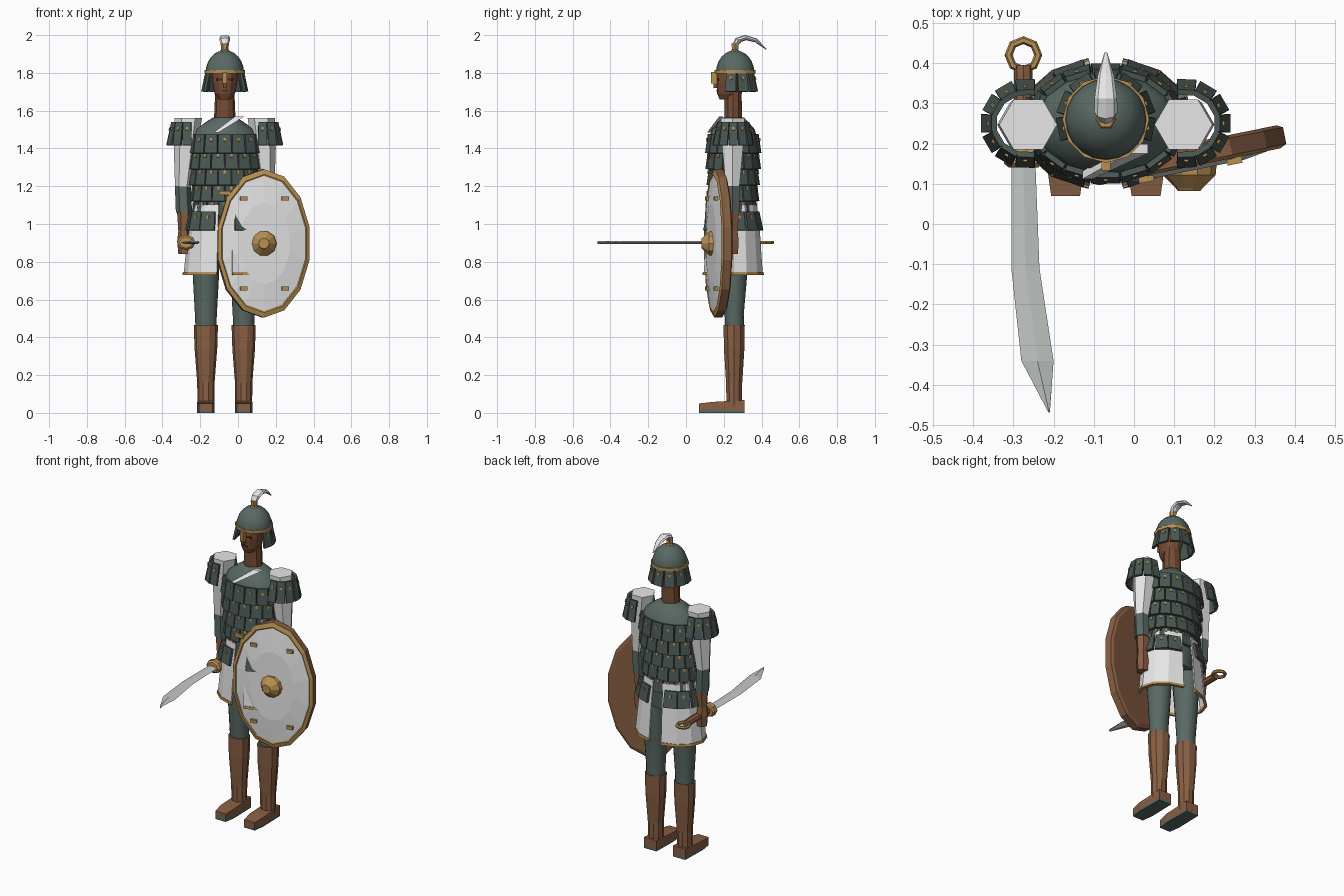
import bpy, bmesh
from math import pi, sin, cos, atan2, hypot, radians
from mathutils import Matrix, Vector

if "Cube" in bpy.data.objects:
    bpy.data.objects.remove(bpy.data.objects["Cube"])

CX, CY = -0.07, 0.25  # body axis


def material(name, *rgb):
    m = bpy.data.materials.new(name)
    m.use_nodes = True
    m.diffuse_color = (*rgb, 1)
    m.node_tree.nodes["Principled BSDF"].inputs["Base Color"].default_value = (*rgb, 1)
    return m


CLOTH = material("dark green cloth", 0.10, 0.14, 0.125)
IRON = material("dark iron", 0.07, 0.098, 0.088)
BRASS = material("brass", 0.48, 0.28, 0.085)
WHITE = material("white linen", 0.8, 0.8, 0.8)
LEATHER = material("brown leather", 0.25, 0.115, 0.057)
SKIN = material("brown skin", 0.18, 0.073, 0.037)
STEEL = material("bright steel", 0.55, 0.58, 0.56)
RED = material("dark red", 0.07, 0.015, 0.012)


def finish(name, bm, *mats, smooth=False):
    bmesh.ops.recalc_face_normals(bm, faces=bm.faces)
    mesh = bpy.data.meshes.new(name)
    bm.to_mesh(mesh)
    bm.free()
    for m in mats:
        mesh.materials.append(m)
    ob = bpy.data.objects.new(name, mesh)
    bpy.context.collection.objects.link(ob)
    if smooth:
        bpy.ops.object.select_all(action='DESELECT')
        ob.select_set(True)
        bpy.context.view_layer.objects.active = ob
        bpy.ops.object.shade_smooth_by_angle(angle=radians(40))
    return ob


def loft(name, mat, rings, n=8, phase=0.0, smooth=False):
    """Skin rings of (x, y, z, rx, ry, optional tilt about x in degrees)."""
    bm = bmesh.new()
    loops = []
    for x, y, z, rx, ry, *tilt in rings:
        rot = Matrix.Rotation(radians(tilt[0] if tilt else 0), 3, 'X')
        angles = [phase + 2 * pi * i / n for i in range(n)]
        loops.append([bm.verts.new(Vector((x, y, z)) + rot @ Vector((rx * cos(a), ry * sin(a), 0)))
                      for a in angles])
    for a, b in zip(loops, loops[1:]):
        for i in range(n):
            j = (i + 1) % n
            bm.faces.new((a[i], a[j], b[j], b[i]))
    bm.faces.new(loops[0])
    bm.faces.new(loops[-1])
    return finish(name, bm, mat, smooth=smooth)


def add_box(bm, matrix, size, index=0, flare=1.0):
    verts = bmesh.ops.create_cube(bm, size=1)["verts"]
    for v in verts:
        if v.co.z < 0:
            v.co.x *= flare
        v.co = matrix @ Vector(a * b for a, b in zip(v.co, size))
    for f in {f for v in verts for f in v.link_faces}:
        f.material_index = index


def box(name, mat, at, size):
    bm = bmesh.new()
    add_box(bm, Matrix.Translation(at), size)
    return finish(name, bm, mat)


def plate_ring(name, centre, rx, ry, top, height, angles, step, tilt=8, stud=True):
    """Hanging plates around an ellipse; angle 0 faces the front."""
    bm = bmesh.new()
    for a in map(radians, angles):
        at = (centre[0] + rx * sin(a), centre[1] - ry * cos(a), top - height / 2)
        width = 0.9 * radians(step) * hypot(rx * cos(a), ry * sin(a))
        turn = Matrix.Rotation(atan2(sin(a) * ry, cos(a) * rx), 4, 'Z')
        m = Matrix.Translation(at) @ turn @ Matrix.Rotation(radians(-tilt), 4, 'X')
        add_box(bm, m, (width, 0.014, height), flare=1.12)
        if stud:
            add_box(bm, m @ Matrix.Translation((0, -0.008, height * 0.2)), (0.011, 0.008, 0.016), 1)
    return finish(name, bm, IRON, BRASS)


# Torso and lamellar armour
loft("torso", CLOTH, [(CX, CY, z, rx, ry) for z, rx, ry in (
    (0.92, 0.13, 0.10), (1.1, 0.15, 0.115), (1.3, 0.165, 0.125), (1.44, 0.182, 0.13),
    (1.5, 0.155, 0.115), (1.54, 0.10, 0.08), (1.565, 0.06, 0.056))], n=20, smooth=True)
for row, rx in enumerate((0.185, 0.18, 0.175, 0.168, 0.162)):
    shift = 11.25 * (row % 2)
    plate_ring(f"armour_row_{row + 1}", (CX, CY), rx, rx * 0.73, 1.475 - 0.085 * row, 0.1,
               [22.5 * i + shift for i in range(16)], 22.5)
plate_ring("hip_plates", (CX, CY), 0.195, 0.145, 1.065, 0.1,
           [s * a for s in (1, -1) for a in (27, 51, 78, 102, 129, 153)], 25, tilt=12)
box("belt_buckle", BRASS, (CX, 0.115, 1.165), (0.06, 0.015, 0.022))
loft("collar_lapel", WHITE, [(-0.115, 0.122, 1.485, 0.018, 0.014),
                             (0.01, 0.187, 1.57, 0.035, 0.016)], n=4, phase=pi / 4)


def skirt(name, mat, levels, thickness, side):
    bm = bmesh.new()
    loops = []
    for z, rx, ry in levels:
        loops.append([bm.verts.new((CX + side * rx * sin(a), CY - ry * cos(a), z))
                      for a in (radians(11 + 158 * i / 6) for i in range(7))])
    for a, b in zip(loops, loops[1:]):
        for i in range(6):
            bm.faces.new((a[i], a[i + 1], b[i + 1], b[i]))
    mod = finish(name, bm, mat).modifiers.new("thickness", 'SOLIDIFY')
    mod.thickness, mod.offset = thickness, 0


# Things that come in pairs: skirt, arms, legs
for side, word in ((1, "left"), (-1, "right")):
    skirt(f"{word}_skirt", WHITE, ((1.1, 0.165, 0.125), (0.96, 0.19, 0.14), (0.745, 0.213, 0.155)),
          0.008, side)
    skirt(f"{word}_skirt_trim", BRASS, ((0.745, 0.214, 0.156), (0.73, 0.216, 0.158)), 0.016, side)

    def arm(name, mat, rings):
        loft(f"{word}_{name}", mat, [(CX + side * x, 0.247, z, r, r) for x, z, r in rings], n=6)
    arm("sleeve", WHITE, ((0.222, 1.19, 0.041), (0.207, 1.4, 0.063), (0.193, 1.56, 0.072)))
    arm("forearm", CLOTH, ((0.216, 1.06, 0.043), (0.222, 1.2, 0.042)))
    arm("gauntlet", LEATHER, ((0.214, 0.84, 0.032), (0.215, 0.91, 0.037), (0.216, 0.96, 0.03),
                              (0.214, 1.07, 0.039)))
    plate_ring(f"{word}_shoulder_plates", (CX + side * 0.195, CY), 0.095, 0.09, 1.54, 0.125,
               [side * (90 + 29 * i) for i in range(-3, 4)], 29, tilt=12)

    leg = CX + side * 0.1
    loft(f"{word}_trouser", CLOTH, [(leg, y, z, rx, ry) for y, z, rx, ry in (
        (0.258, 0.44, 0.055, 0.05), (0.255, 0.52, 0.058, 0.052), (0.257, 0.7, 0.068, 0.066),
        (0.255, 0.85, 0.074, 0.08), (0.25, 1.0, 0.07, 0.085))], n=14, smooth=True)
    loft(f"{word}_boot", LEATHER, [(leg, 0.255, z, rx, ry) for z, rx, ry in (
        (0.04, 0.045, 0.043), (0.16, 0.046, 0.045), (0.34, 0.06, 0.057), (0.465, 0.064, 0.059))], n=10)
    # Square rings swept from toe to heel
    for part, mat, low, high in (("sole", CLOTH, 0.0, 0.014), ("shoe", LEATHER, 0.014, None)):
        rings = []
        for y, half, top in ((0.07, 0.036, 0.05), (0.14, 0.046, 0.058), (0.31, 0.042, 0.068)):
            top = high or top
            rings.append((leg, y, (low + top) / 2, half * 1.414, (top - low) * 0.707, 90))
        loft(f"{word}_{part}", mat, rings, n=4, phase=pi / 4)

# Head and face
loft("neck", SKIN, [(CX, CY, 1.53, 0.058, 0.05), (CX, CY, 1.72, 0.05, 0.046)], n=10)
loft("head", SKIN, [(CX, y, z, rx, ry) for y, z, rx, ry in (
    (0.22, 1.66, 0.032, 0.042), (0.23, 1.69, 0.054, 0.065), (0.237, 1.75, 0.066, 0.076),
    (0.245, 1.83, 0.07, 0.078))], n=12)
for side, word in ((1, "left"), (-1, "right")):
    box(f"{word}_eye", RED, (CX + side * 0.029, 0.17, 1.765), (0.03, 0.009, 0.008))
box("mouth", RED, (CX, 0.167, 1.705), (0.036, 0.009, 0.007))
box("nose", SKIN, (CX, 0.157, 1.735), (0.018, 0.022, 0.03))
box("nose_guard", BRASS, (CX, 0.148, 1.775), (0.022, 0.03, 0.06))

# Helmet with neck flaps and plume
HY = 0.26
loft("helmet", CLOTH, [(CX, HY, 1.8 + 0.12 * sin(a), 0.102 * cos(a), 0.102 * cos(a))
                       for a in (radians(15 * i) for i in range(6))] +
     [(CX, HY, 1.92, 0.012, 0.012)], n=20, smooth=True)
loft("helmet_rim", BRASS, [(CX, HY, z, 0.108, 0.108) for z in (1.796, 1.814)], n=12)
plate_ring("helmet_flaps", (CX, HY), 0.104, 0.104, 1.8, 0.1,
           [180 + 34 * i for i in range(-3, 4)], 32, tilt=12)
loft("helmet_finial", BRASS, [(CX, HY, z, r, r) for z, r in (
    (1.91, 0.03), (1.925, 0.019), (1.955, 0.022))], n=6)
loft("plume", WHITE, [(CX, 0.26, 1.945, 0.017, 0.015, 0), (CX, 0.278, 1.975, 0.029, 0.019, -30),
                      (CX, 0.315, 1.987, 0.028, 0.014, -75), (CX, 0.37, 1.972, 0.02, 0.011, -110),
                      (CX, 0.425, 1.925, 0.004, 0.003, -130)], n=8)

# Shield: rings from back to front, turned slightly outward
bm = bmesh.new()
SIDES = 14
loops = []
for scale, depth in ((0.94, 0.05), (1, 0.042), (1, 0), (0.93, -0.008), (0.91, -0.004), (0.55, -0.018)):
    loops.append([bm.verts.new((0.253 * scale * sin(a), depth, 0.393 * scale * cos(a)))
                  for a in (2 * pi * i / SIDES for i in range(SIDES))])
for k, index in enumerate((0, 0, 1, 1, 2)):
    for i in range(SIDES):
        j = (i + 1) % SIDES
        bm.faces.new((loops[k][i], loops[k][j], loops[k + 1][j], loops[k + 1][i])).material_index = index
bm.faces.new(loops[0])
bm.faces.new(loops[-1]).material_index = 2
for x in (-0.112, 0.112):
    for z in (-0.238, 0.238):
        add_box(bm, Matrix.Translation((x, -0.014, z)), (0.038, 0.02, 0.02), 1)
bm.transform(Matrix.Translation((0.137, 0.15, 0.897)) @ Matrix.Rotation(radians(11.5), 4, 'Z'))
finish("shield", bm, LEATHER, BRASS, WHITE)
loft("shield_boss", BRASS, [(0.137, y, 0.897, r, r, 90) for y, r in (
    (0.145, 0.068), (0.122, 0.066), (0.09, 0.034), (0.082, 0.028))], n=10)

# Curved sword
SX, SZ = -0.275, 0.902
loft("sword_blade", STEEL, [((a + b) / 2, y, SZ, (b - a) / 2, 0.008, 90) for y, a, b in (
    (0.15, -0.305, -0.245), (-0.11, -0.305, -0.235), (-0.34, -0.28, -0.20), (-0.468, -0.213, -0.209))], n=4)
loft("sword_guard", BRASS, [(SX, y, SZ, r, r * 0.85, 90) for y, r in (
    (0.185, 0.04), (0.176, 0.048), (0.15, 0.048), (0.14, 0.036))], n=8)
loft("sword_grip", LEATHER, [(SX, y, SZ, 0.023, 0.02, 90) for y in (0.18, 0.395)], n=8)
bpy.ops.mesh.primitive_torus_add(major_segments=8, minor_segments=6, major_radius=0.037,
                                 minor_radius=0.01, location=(SX, 0.42, SZ))
pommel = bpy.context.object
pommel.name = "sword_ring_pommel"
pommel.data.materials.append(BRASS)
